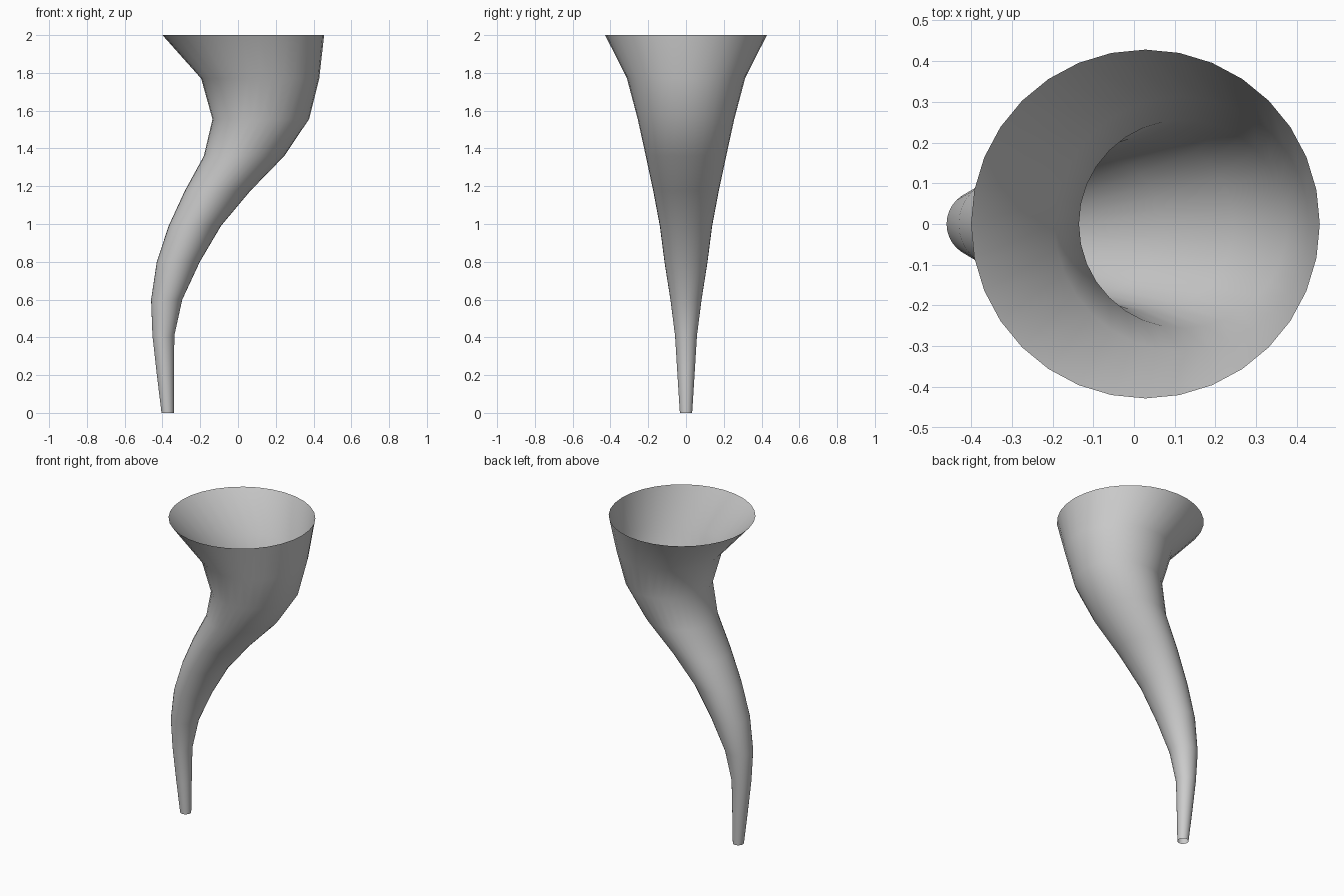
import bpy, bmesh
from math import cos, sin, tau

if "Cube" in bpy.data.objects:
    bpy.data.objects.remove(bpy.data.objects["Cube"])

SIDES = 32
# Horn rings: height, left edge x, right edge x
RINGS = [(0.0, -0.405, -0.340), (0.205, -0.430, -0.339), (0.41, -0.453, -0.337),
         (0.60, -0.460, -0.295), (0.80, -0.430, -0.202), (0.99, -0.367, -0.090),
         (1.175, -0.282, 0.065), (1.36, -0.181, 0.245), (1.555, -0.135, 0.376),
         (1.77, -0.195, 0.430), (2.0, -0.400, 0.456)]

# Curved flaring horn, a thin shell open at both ends
bm = bmesh.new()
loops = []
for z, left, right in RINGS:
    cx, r = (left + right) / 2, (right - left) / 2
    loops.append([bm.verts.new((cx + r * cos(tau * i / SIDES), r * sin(tau * i / SIDES), z))
                  for i in range(SIDES)])
for low, high in zip(loops, loops[1:]):
    for i in range(SIDES):
        j = (i + 1) % SIDES
        bm.faces.new((low[i], low[j], high[j], high[i])).smooth = True

mesh = bpy.data.meshes.new("curved_horn")
bm.to_mesh(mesh)
bm.free()
horn = bpy.data.objects.new("curved_horn", mesh)
bpy.context.collection.objects.link(horn)
